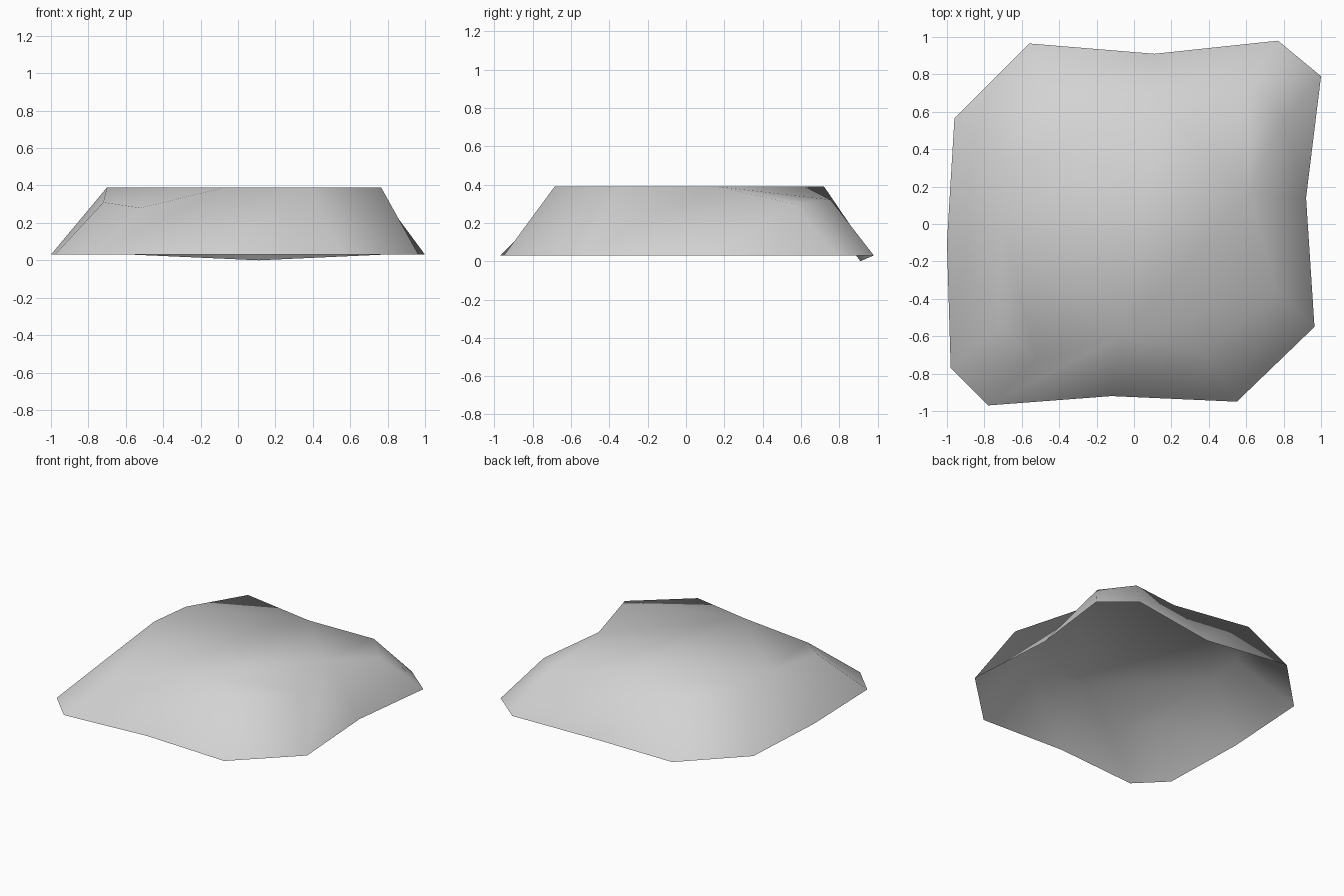
import bpy
import bmesh

# Remove the default cube only
default_cube = bpy.data.objects.get("Cube")
if default_cube:
    bpy.data.objects.remove(default_cube, do_unlink=True)


def make_material(name, colour):
    material = bpy.data.materials.new(name)
    material.use_nodes = True
    material.diffuse_color = colour
    for node in material.node_tree.nodes:
        if node.type == "BSDF_PRINCIPLED":
            node.inputs["Base Color"].default_value = colour
    return material


# Outline of the foot, counter-clockwise from the back left corner:
# each side is a cut corner pair followed by a slightly pinched middle
foot_outline = [
    (1.0, .79), (.77, .98), (.11, .91),
    (-.56, .965), (-.96, .565), (-1.0, -.1),
    (-.98, -.77), (-.78, -.97), (-.12, -.92),
    (.55, -.95), (.965, -.55), (.92, .14),
]
# Outline of the plateau, in the same order
plateau_outline = [
    (.80, .56), (.61, .755), (.16, .62),
    (-.42, .72), (-.66, .32), (-.70, 0),
    (-.72, -.55), (-.52, -.72), (-.07, -.60),
    (.38, -.685), (.765, -.36), (.62, .16),
]
foot_height, plateau_height = .03, .39
back_middle = 2
# Two opposite corners of the plateau sag
sagging_corners = {0: .30, 1: .32, 6: .31, 7: .28}


def add_ring(bm, outline, height, exceptions):
    """Add one closed ring of vertices, with a few at their own height."""
    return [bm.verts.new((x, y, exceptions.get(i, height)))
            for i, (x, y) in enumerate(outline)]


def build_rock_slab():
    bm = bmesh.new()
    foot = add_ring(bm, foot_outline, foot_height, {back_middle: 0})
    plateau = add_ring(bm, plateau_outline, plateau_height, sagging_corners)
    count = len(foot)

    # Sloping sides
    for i in range(count):
        j = (i + 1) % count
        bm.faces.new((foot[i], foot[j], plateau[j], plateau[i]))

    # Four corner patches around a central patch, open underneath
    for start in range(0, count, 3):
        bm.faces.new([plateau[(start + k) % count] for k in (-1, 0, 1, 2)])
    bm.faces.new(plateau[back_middle::3])

    for face in bm.faces:
        face.smooth = True
    mesh = bpy.data.meshes.new("rock_slab")
    bm.to_mesh(mesh)
    bm.free()
    slab = bpy.data.objects.new("rock_slab", mesh)
    bpy.context.collection.objects.link(slab)
    return slab


# Rock slab in one pale stone colour
rock_slab = build_rock_slab()
rock_slab.data.materials.append(
    make_material("pale_grey_stone", (.65, .65, .65, 1)))
